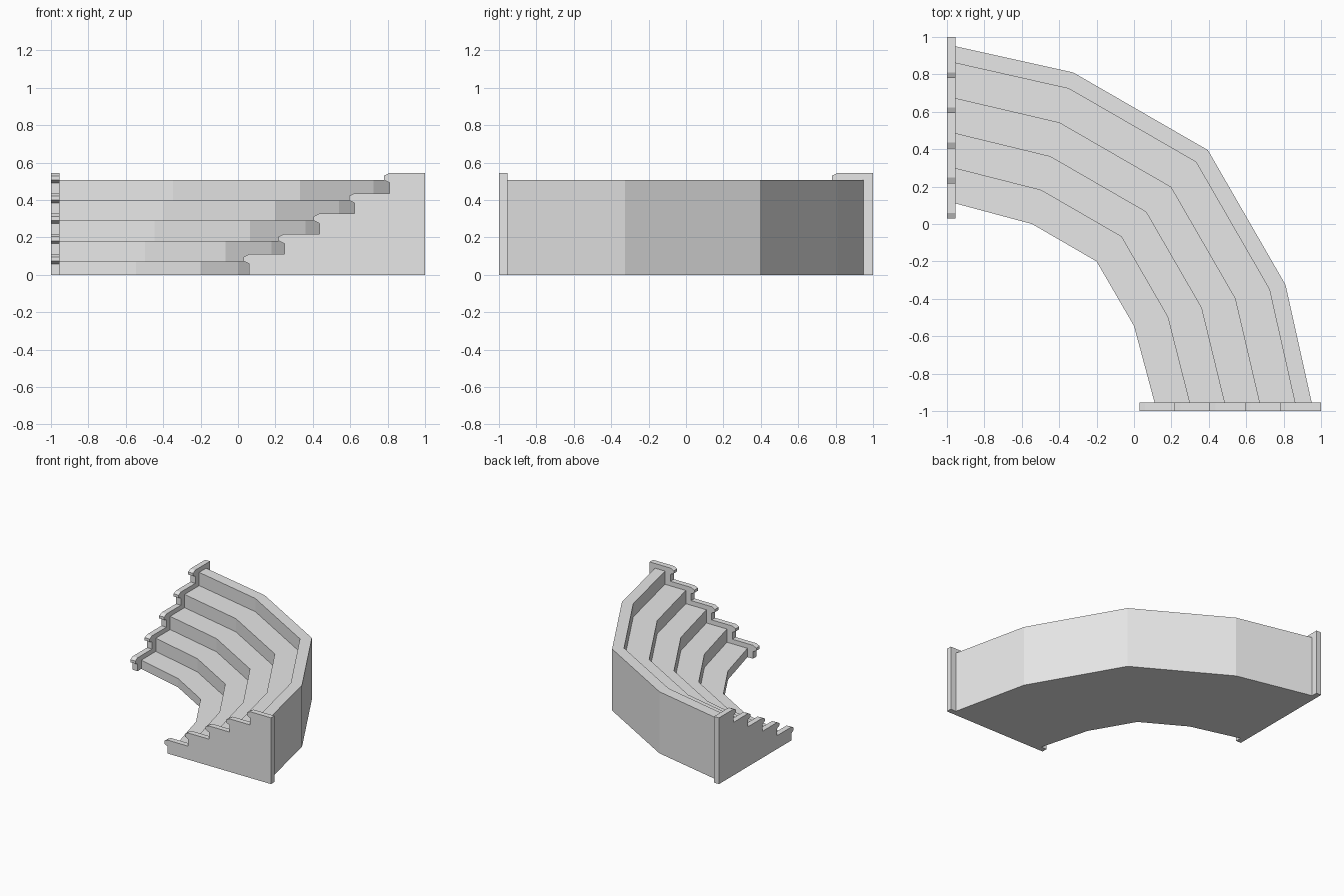
import bpy
import bmesh
from mathutils import Vector

cube = bpy.data.objects.get("Cube")
if cube:
    bpy.data.objects.remove(cube)

STEPS = 5
stone = bpy.data.materials.new("light grey stone")
stone.use_nodes = True
GREY = (0.8, 0.8, 0.8, 1)
stone.diffuse_color = GREY
stone.node_tree.nodes["Principled BSDF"].inputs["Base Color"].default_value = GREY


def loft(name, sections):
    """Skin a row of matching closed sections and cap both ends."""
    bm = bmesh.new()
    rings = [[bm.verts.new(p) for p in s] for s in sections]
    for a, b in zip(rings, rings[1:]):
        for i in range(len(a)):
            j = (i + 1) % len(a)
            bm.faces.new((a[i], a[j], b[j], b[i]))
    bm.faces.new(rings[0])
    bm.faces.new(rings[-1])
    bmesh.ops.recalc_face_normals(bm, faces=bm.faces[:])
    mesh = bpy.data.meshes.new(name)
    bm.to_mesh(mesh)
    bm.free()
    mesh.materials.append(stone)
    obj = bpy.data.objects.new(name, mesh)
    bpy.context.collection.objects.link(obj)
    return obj


# Curved flight: stepped section swept through inner/outer stations
half = [((0.11, -0.955), (0.95, -0.955)), ((0.0, -0.545), (0.81, -0.325))]
middle = [((-0.2, -0.2), (0.395, 0.395))]
mirrored = [tuple((y, x) for x, y in pair) for pair in reversed(half)]
stations = half + middle + mirrored

treads = [0.0, 0.222, 0.444, 0.667, 0.893, 1.0]
profile = [(0.0, 0.0)]
for i in range(STEPS):
    z = 0.072 + 0.1085 * i
    profile += [(treads[i], z), (treads[i + 1], z)]
profile.append((1.0, 0.0))

sections = []
for inner, outer in stations:
    a, b = Vector((*inner, 0)), Vector((*outer, 0))
    sections.append([a.lerp(b, t) + Vector((0, 0, z)) for t, z in profile])
loft("curved_steps", sections)

# End walls: stepped outline with a chamfered nosing on every step
outline = [(1.0, 0.0), (0.06, 0.0)]
for i in range(STEPS):
    x, top = 0.06 + 0.1875 * i, 0.11 + 0.1085 * i
    outline += [(x, top - 0.052), (x - 0.03, top - 0.037),
                (x - 0.03, top - 0.015), (x, top)]
    if i < STEPS - 1:
        outline.append((x + 0.1875, top))
outline.append((1.0, 0.544))

depths = (-1.0, -0.955)
loft("front_end_wall", [[(u, d, z) for u, z in outline] for d in depths])
loft("side_end_wall", [[(d, u, z) for u, z in outline] for d in depths])
